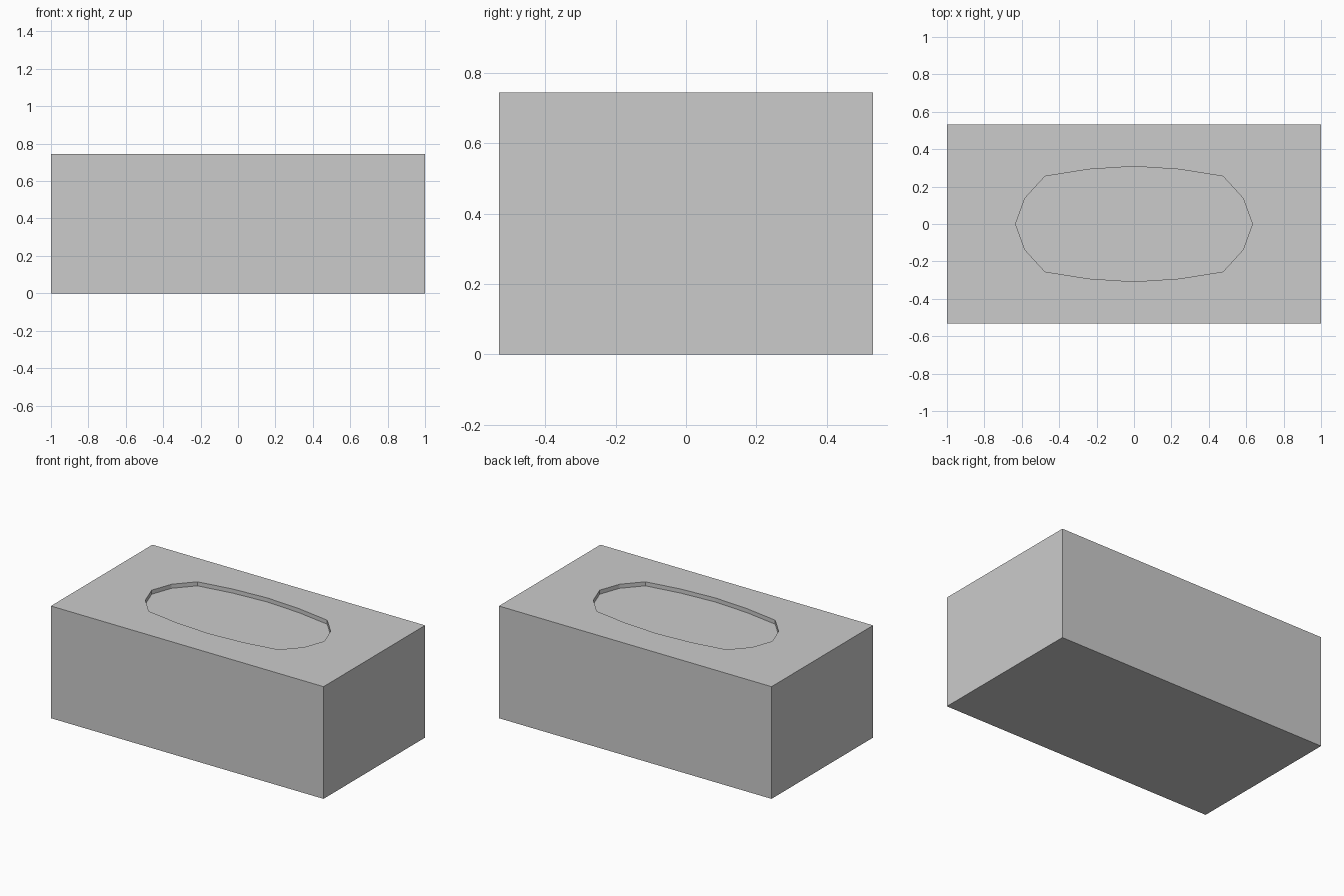
import bpy, bmesh

if "Cube" in bpy.data.objects:
    bpy.data.objects.remove(bpy.data.objects["Cube"])

HALF_X, HALF_Y, HEIGHT = 1.0, 0.532, 0.744
RECESS = 0.027


def prism(name, outline, z0, z1):
    """Extrude a closed counter-clockwise outline from z0 to z1."""
    bm = bmesh.new()
    base = bm.faces.new([bm.verts.new((x, y, z0)) for x, y in outline])
    ext = bmesh.ops.extrude_face_region(bm, geom=[base], use_keep_orig=True)
    for v in ext["geom"]:
        if isinstance(v, bmesh.types.BMVert):
            v.co.z = z1
    bmesh.ops.recalc_face_normals(bm, faces=bm.faces)
    mesh = bpy.data.meshes.new(name)
    bm.to_mesh(mesh)
    bm.free()
    obj = bpy.data.objects.new(name, mesh)
    bpy.context.collection.objects.link(obj)
    return obj


# Box body
box = prism("tissue_box", [(-HALF_X, -HALF_Y), (HALF_X, -HALF_Y),
                           (HALF_X, HALF_Y), (-HALF_X, HALF_Y)], 0, HEIGHT)

# Sixteen-sided oval opening, mirrored from one quarter
quarter = [(0.633, 0), (0.583, 0.138), (0.476, 0.255), (0.245, 0.292), (0, 0.308)]
upper = quarter + [(-x, y) for x, y in reversed(quarter[:-1])]
oval = upper + [(x, -y) for x, y in reversed(upper[1:-1])]
cutter = prism("opening_cutter", oval, HEIGHT - RECESS, HEIGHT + 0.2)
cutter.hide_render = True
cutter.hide_viewport = True

# Shallow recess in the top
cut = box.modifiers.new("opening", 'BOOLEAN')
cut.operation = 'DIFFERENCE'
cut.solver = 'EXACT'
cut.object = cutter
